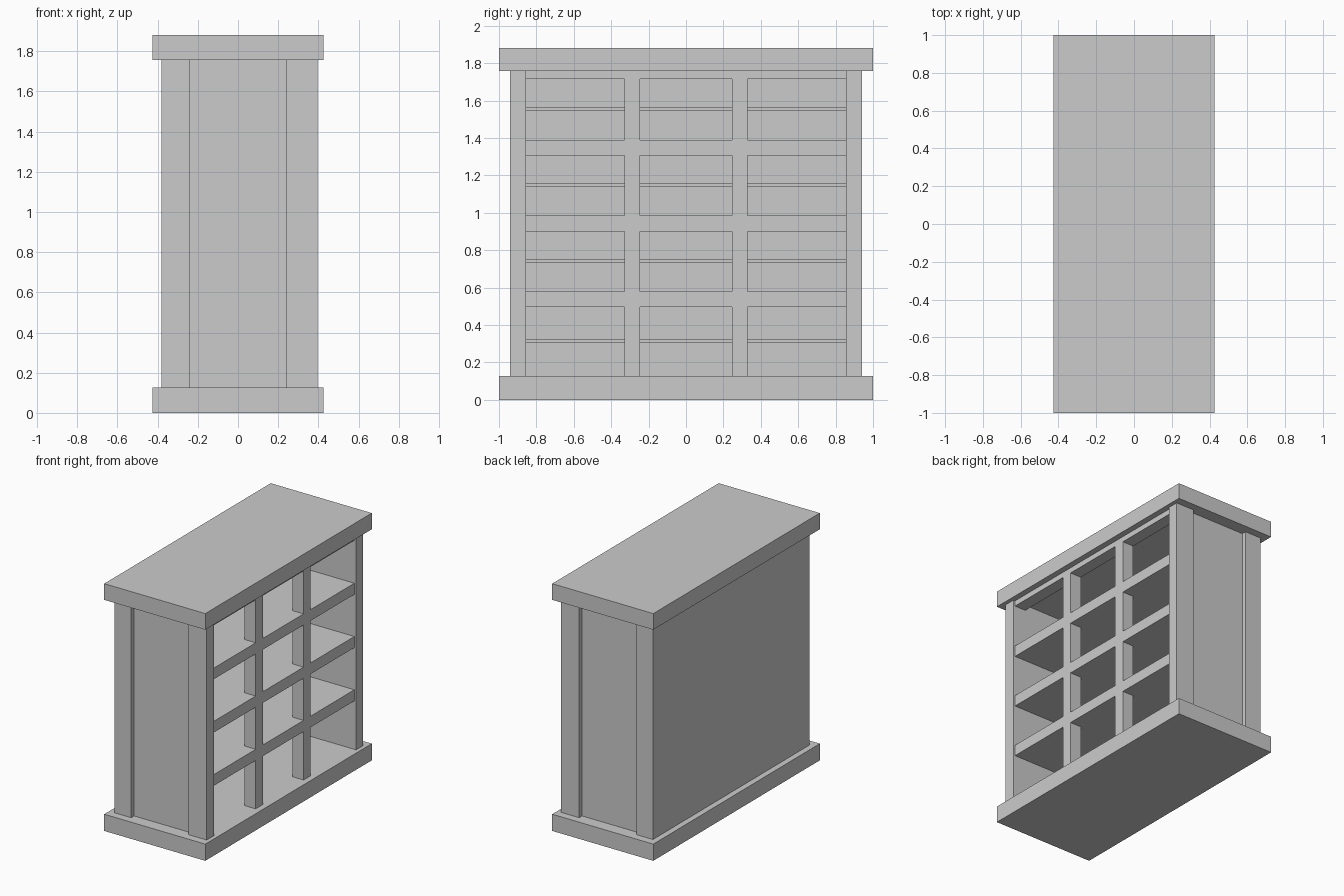
import bpy

if "Cube" in bpy.data.objects:
    bpy.data.objects.remove(bpy.data.objects["Cube"])


def box(name, x, y, z):
    """Box from (min, max) pairs on each axis."""
    bpy.ops.mesh.primitive_cube_add(
        size=1, location=[(a + b) / 2 for a, b in (x, y, z)])
    ob = bpy.context.object
    ob.name = name
    ob.scale = [b - a for a, b in (x, y, z)]
    bpy.ops.object.transform_apply(location=False, rotation=False, scale=True)
    return ob


BASE_TOP, TOP_BOTTOM, HEIGHT = 0.127, 1.757, 1.88
BACK, FACE = -0.38, 0.38
INNER = 0.855
body_z = (BASE_TOP, TOP_BOTTOM)

# plinth and top slab
box("base_slab", (-0.425, 0.425), (-1, 1), (0, BASE_TOP))
box("top_slab", (-0.425, 0.425), (-1, 1), (TOP_BOTTOM, HEIGHT))

# corner posts and recessed side panels
for s, side in ((-1, "left"), (1, "right")):
    outer = sorted((s * INNER, s * 0.94))
    panel = sorted((s * INNER, s * 0.905))
    box(f"{side}_back_post", (BACK, -0.24), outer, body_z)
    box(f"{side}_front_post", (0.24, 0.395), outer, body_z)
    box(f"{side}_panel", (-0.24, 0.24), panel, body_z)

# back panel
box("back_panel", (BACK, -0.35), (-INNER, INNER), body_z)

# full-depth shelves
for i in range(3):
    z = 0.495 + 0.405 * i
    box(f"shelf_{i + 1}", (-0.35, FACE), (-INNER, INNER), (z, z + 0.085))

# shallow uprights and top rail across the open face
for s, side in ((-1, "left"), (1, "right")):
    box(f"{side}_upright", (FACE - 0.095, FACE),
        sorted((s * 0.245, s * 0.33)), body_z)
box("top_rail", (FACE - 0.095, FACE), (-INNER, INNER), (1.715, TOP_BOTTOM))

# thin recessed ledges halfway up each bay
for i, z in enumerate((0.305, 0.735, 1.14, 1.548)):
    box(f"inner_ledge_{i + 1}", (-0.35, -0.02), (-INNER, INNER), (z, z + 0.018))
